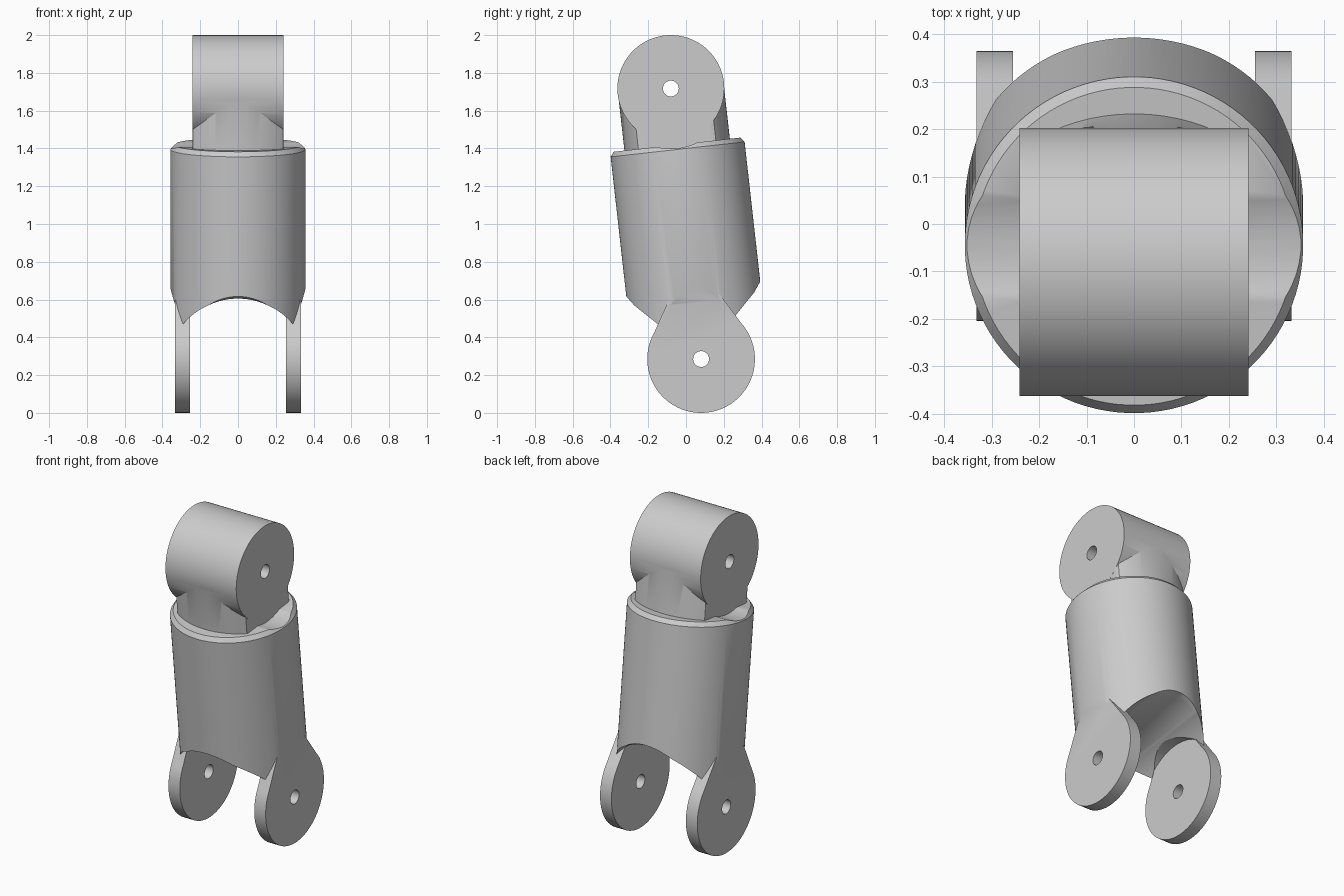
import bpy, bmesh, math
from mathutils import Matrix, Vector

if "Cube" in bpy.data.objects:
    bpy.data.objects.remove(bpy.data.objects["Cube"])

REACH = 1.441              # distance between the two pin axes
TILT = math.atan2(0.16, 1.43)


def ellipse(a, b, n=64, limit=9.0):
    pts = []
    for i in range(n):
        t = 2 * math.pi * (i + 0.5) / n
        pts.append((max(-limit, min(limit, a * math.cos(t))), b * math.sin(t)))
    return pts


def loft(name, profile, rings, axis, origin=(0, 0, 0)):
    """Loft a 2D profile along an axis; rings are (position, scale)."""
    place = {'x': lambda u, v, t: (t, u, v),
             'y': lambda u, v, t: (u, t, v),
             'z': lambda u, v, t: (u, v, t)}[axis]
    bm = bmesh.new()
    loops = [[bm.verts.new(Vector(place(u * s, v * s, t)) + Vector(origin))
              for u, v in profile] for t, s in rings]
    n = len(profile)
    for a, b in zip(loops, loops[1:]):
        for i in range(n):
            j = (i + 1) % n
            bm.faces.new((a[i], a[j], b[j], b[i]))
    bm.faces.new(loops[0])
    bm.faces.new(loops[-1])
    bmesh.ops.recalc_face_normals(bm, faces=bm.faces)
    mesh = bpy.data.meshes.new(name)
    bm.to_mesh(mesh)
    bm.free()
    obj = bpy.data.objects.new(name, mesh)
    bpy.context.collection.objects.link(obj)
    return obj


def combine(target, tool, operation):
    mod = target.modifiers.new(operation.lower(), 'BOOLEAN')
    mod.operation, mod.object, mod.solver = operation, tool, 'EXACT'
    bpy.context.view_layer.objects.active = target
    bpy.ops.object.modifier_apply(modifier=mod.name)
    bpy.data.objects.remove(tool)


TOP = (0, 0, REACH)

# Barrel with chamfered top rim
link = loft("limb_link", ellipse(0.357, 0.357, 96),
            [(0.05, 1), (1.117, 1), (1.142, 0.945)], 'z')

# Arched opening through the lower end, with a thin inner lip
combine(link, loft("arch_cutter", ellipse(0.373, 0.373, 96),
                   [(-0.5, 1), (-0.356, 1), (-0.32, 0.96),
                    (0.32, 0.96), (0.356, 1), (0.5, 1)], 'y'), 'DIFFERENCE')
# Remove barrel slivers left outside the arch at the very bottom
combine(link, loft("base_cutter", [(-1, -1), (1, -1), (1, 0.12), (-1, 0.12)],
                   [(-1, 1), (1, 1)], 'y'), 'DIFFERENCE')
# Clearance for the mating hub
combine(link, loft("cavity_cutter", ellipse(0.31, 0.31),
                   [(-0.26, 1), (0.26, 1)], 'x'), 'DIFFERENCE')
# Shallow dip in the top rim for the mating fork
combine(link, loft("dip_cutter", ellipse(0.318, 0.318, 80),
                   [(-0.6, 1), (0.6, 1)], 'x', TOP), 'DIFFERENCE')

# Flattened cheeks above each fork plate
for s in (-1, 1):
    flat = [(s * 0.332, -0.2), (s * 0.332, 0.3), (s * 0.358, 0.38),
            (s * 0.6, 0.38), (s * 0.6, -0.2)]
    combine(link, loft("cheek_cutter", flat, [(-0.5, 1), (0.5, 1)], 'y'), 'DIFFERENCE')

# Fork plates: round discs tapering up into the barrel
start = math.radians(35)
plate = [(0.285 * math.cos(start - i * (math.pi + 2 * start) / 56),
          0.285 * math.sin(start - i * (math.pi + 2 * start) / 56)) for i in range(57)]
plate += [(-0.135, 0.33), (0.135, 0.33)]
for s in (-1, 1):
    combine(link, loft("fork_plate", plate,
                       [(s * 0.255, 1), (s * 0.3325, 1)], 'x'), 'UNION')

# Neck and cross hub at the top
combine(link, loft("neck", ellipse(0.35, 0.281, 80, 0.2415),
                   [(1.06, 1), (REACH, 1)], 'z'), 'UNION')
combine(link, loft("hub", ellipse(0.283, 0.283, 80),
                   [(-0.242, 1), (0.242, 1)], 'x', TOP), 'UNION')

# Pin holes
for origin in ((0, 0, 0), TOP):
    combine(link, loft("pin_cutter", ellipse(0.042, 0.042, 32),
                       [(-0.6, 1), (0.6, 1)], 'x', origin), 'DIFFERENCE')

# Lean the finished link and stand it on the ground
link.data.transform(Matrix.Translation((0, 0.08, 0.285)) @ Matrix.Rotation(TILT, 4, 'X'))
bpy.ops.object.select_all(action='DESELECT')
link.select_set(True)
bpy.context.view_layer.objects.active = link
bpy.ops.object.shade_smooth_by_angle(angle=math.radians(25))
